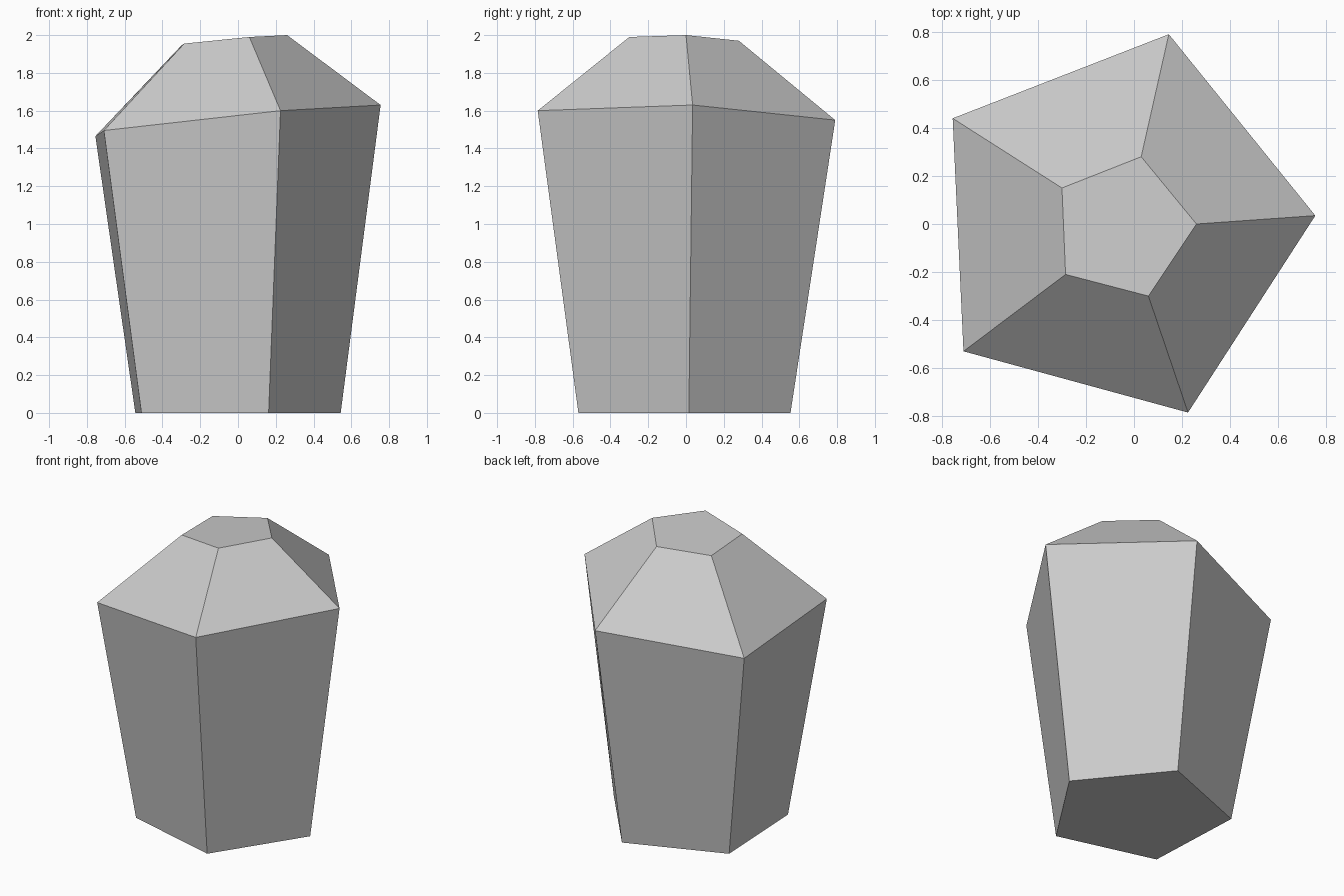
import bpy
import bmesh

cube = bpy.data.objects.get("Cube")
if cube:
    bpy.data.objects.remove(cube, do_unlink=True)

# Plain grey stone
grey = bpy.data.materials.new("stone_grey")
grey.use_nodes = True
colour = (0.6, 0.6, 0.6, 1)
grey.diffuse_color = colour
grey.node_tree.nodes["Principled BSDF"].inputs["Base Color"].default_value = colour

# Widest ring and small tilted cap; the base is a shrunken copy of the widest ring
shoulder = [(0.755, 0.035, 1.63), (0.145, 0.79, 1.55), (-0.755, 0.44, 1.465),
            (-0.71, -0.53, 1.495), (0.225, -0.785, 1.60)]
cap = [(0.26, 0, 2), (0.03, 0.28, 1.97), (-0.30, 0.15, 1.945),
       (-0.285, -0.21, 1.955), (0.06, -0.30, 1.99)]
base = [(x * 0.72, y * 0.713 - 0.01, 0) for x, y, z in shoulder]

# Join the rings with flat sides and close both ends
bm = bmesh.new()
rings = [[bm.verts.new(p) for p in ring] for ring in (base, shoulder, cap)]
for low, high in zip(rings, rings[1:]):
    for i in range(len(low)):
        j = (i + 1) % len(low)
        bm.faces.new((low[i], low[j], high[j], high[i]))
bm.faces.new(rings[0][::-1])
bm.faces.new(rings[-1])
bmesh.ops.recalc_face_normals(bm, faces=bm.faces)

mesh = bpy.data.meshes.new("stone_pillar")
bm.to_mesh(mesh)
bm.free()
mesh.materials.append(grey)
bpy.context.collection.objects.link(bpy.data.objects.new("stone_pillar", mesh))
